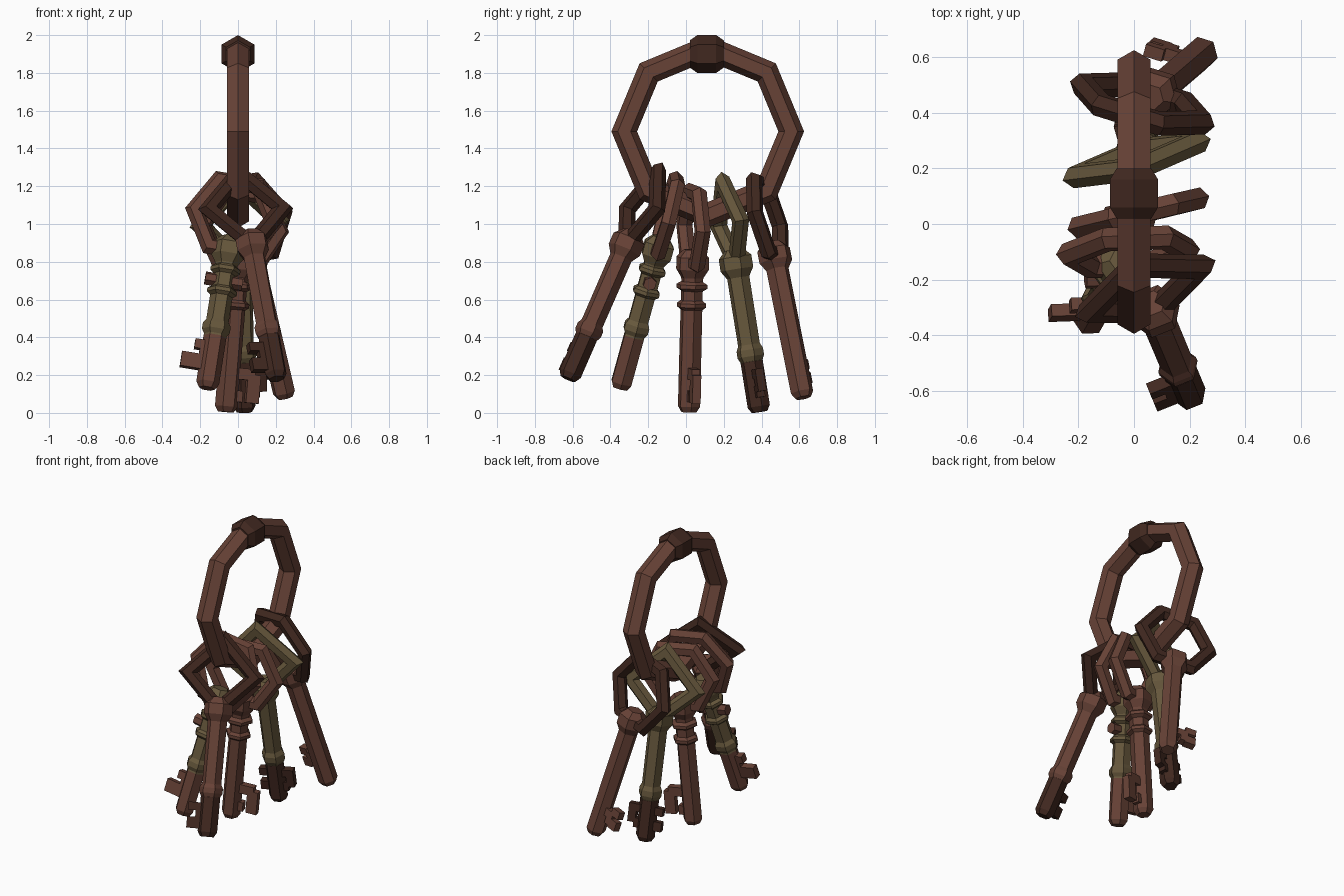
import bpy, bmesh, math
from mathutils import Vector, Matrix

if "Cube" in bpy.data.objects:
    bpy.data.objects.remove(bpy.data.objects["Cube"])


def material(name, rgb):
    m = bpy.data.materials.new(name)
    m.diffuse_color = (*rgb, 1)
    m.use_nodes = True
    m.node_tree.nodes["Principled BSDF"].inputs["Base Color"].default_value = m.diffuse_color
    return m


RED = material("red_brown_iron", (0.135, 0.054, 0.037))
DARK = material("dark_brown_iron", (0.052, 0.021, 0.014))
OLIVE = material("old_brass", (0.134, 0.096, 0.045))


def finish(name, bm, mat, frame):
    bmesh.ops.recalc_face_normals(bm, faces=bm.faces)
    mesh = bpy.data.meshes.new(name)
    bm.to_mesh(mesh)
    bm.free()
    mesh.transform(frame)
    mesh.materials.append(mat)
    ob = bpy.data.objects.new(name, mesh)
    bpy.context.collection.objects.link(ob)
    return ob


def bridge(bm, a, b):
    n = len(a)
    for i in range(n):
        bm.faces.new((a[i], a[(i + 1) % n], b[(i + 1) % n], b[i]))


def lathe(name, profile, mat, frame, sides=6, start=0.0):
    """Closed turned part: (distance, radius) pairs along local z."""
    bm = bmesh.new()
    rings = []
    for t, r in profile:
        rings.append([bm.verts.new((r * math.cos(start + i * math.tau / sides),
                                    r * math.sin(start + i * math.tau / sides), t))
                      for i in range(sides)])
    for a, b in zip(rings, rings[1:]):
        bridge(bm, a, b)
    bm.faces.new(rings[0])
    bm.faces.new(rings[-1])
    return finish(name, bm, mat, frame)


def loop(name, n, radius, r, mat, frame, centre=0.0, mitre=True):
    """Polygonal ring in the local xz plane, corners on the x axis, hexagonal section."""
    bm = bmesh.new()
    k = r / math.cos(math.pi / n) if mitre else r
    rings = []
    for i in range(n):
        a = math.tau * i / n
        radial = Vector((math.cos(a), 0, math.sin(a)))
        mid = radial * radius + Vector((0, 0, centre))
        rings.append([bm.verts.new(mid + radial * k * math.cos(j * math.pi / 3)
                                   + Vector((0, r * math.sin(j * math.pi / 3), 0)))
                      for j in range(6)])
    for i in range(n):
        bridge(bm, rings[i], rings[(i + 1) % n])
    return finish(name, bm, mat, frame)


def blocks(name, boxes, thick, mat, frame):
    """Key bit made of blocks: (x0, x1, t0, t1) in the local xz plane."""
    bm = bmesh.new()
    for x0, x1, t0, t1 in boxes:
        m = (Matrix.Translation(((x0 + x1) / 2, 0, (t0 + t1) / 2))
             @ Matrix.Diagonal((x1 - x0, thick, t1 - t0, 1)))
        bmesh.ops.create_cube(bm, size=1, matrix=m)
    return finish(name, bm, mat, frame)


def collar(t, half=0.025, r=0.08):
    return [(t - half, 0.06), (t - half * 0.4, r), (t + half * 0.4, r), (t + half, 0.06)]


# Main carrying ring and its clasp
ring_frame = Matrix.Translation((0, 0.115, 1.49)) @ Matrix.Rotation(math.pi / 2, 4, 'Z')
loop("main_ring", 8, 0.442, 0.068, RED, ring_frame, mitre=False)
clasp_frame = Matrix.Translation((0, 0.11, 1.9)) @ Matrix.Rotation(math.pi / 2, 4, 'X')
lathe("ring_clasp", [(-0.09, 0.072), (-0.05, 0.1), (0.05, 0.1), (0.09, 0.072)],
      DARK, clasp_frame, start=math.pi / 6)


def key(name, head, tip, across, sides, bow_radius, mats, collars, split, bit,
        flip=1, rad=0.061):
    head, tip = Vector(head), Vector(tip)
    length = (tip - head).length
    d = (tip - head).normalized()
    w = Vector((*across, 0))
    w = (w - d * w.dot(d)).normalized()
    n = d.cross(w)
    frame = Matrix.Translation(head) @ Matrix((w, n, d)).transposed().to_4x4()
    bow_mat, shaft_mat, tip_mat = mats
    # bow
    drop = bow_radius * (1 if sides == 4 else 0.9)
    loop(name + "_bow", sides, bow_radius, 0.044, bow_mat, frame, centre=-drop)
    # shaft with bulged head and collars
    prof = [(-0.075, 0.05), (-0.035, 0.09), (0.03, 0.09), (0.075, rad)]
    for c in collars:
        prof += collar(*c)
    prof.append((split, rad))
    lathe(name + "_shaft", prof, shaft_mat, frame)
    # tip
    lathe(name + "_tip", [(split, rad), (length - 0.03, rad), (length, rad * 0.7)],
          tip_mat, frame)
    # bit
    blocks(name + "_bit", [(min(flip * a, flip * b), max(flip * a, flip * b), c, e)
                           for a, b, c, e in bit], 0.045, tip_mat, frame)
    return frame


key("first_key", (0.075, -0.315, 0.89), (0.205, -0.625, 0.18), (0.93, 0.37), 4, 0.21,
    (DARK, RED, DARK), [(0.5, 0.04, 0.073)], 0.541,
    [(0, 0.08, 0.58, 0.74), (0.07, 0.13, 0.58, 0.63), (0.07, 0.13, 0.67, 0.74)], -1)

second = key("second_key", (-0.05, -0.15, 0.86), (-0.165, -0.35, 0.13), (1, 0.08), 6, 0.212,
             (RED, OLIVE, RED), [(0.11,), (0.23,), (0.43, 0.04, 0.075)], 0.48,
             [(0, 0.07, 0.52, 0.67), (0.05, 0.1, 0.51, 0.56), (0.05, 0.16, 0.59, 0.67)], -1)
# Cross pin through the second key
lathe("cross_pin", [(-0.1, 0.036), (0.1, 0.036)], RED,
      second @ Matrix.Translation((0, 0, 0.17)) @ Matrix.Rotation(math.pi / 2, 4, 'Y'))

key("third_key", (0.0, 0.035, 0.79), (-0.065, 0.015, 0.005), (0.97, 0.23), 6, 0.212,
    (RED, RED, RED), [(0.12, 0.025, 0.085), (0.22, 0.025, 0.08)], 0.5,
    [(0, 0.14, 0.55, 0.61), (0.1, 0.17, 0.58, 0.73), (0, 0.08, 0.67, 0.73)])

key("fourth_key", (0.015, 0.265, 0.79), (0.035, 0.39, 0.005), (0.96, 0.28), 4, 0.215,
    (OLIVE, OLIVE, DARK), [(0.48, 0.045, 0.073)], 0.526,
    [(-0.1, 0.12, 0.57, 0.62), (-0.1, 0.08, 0.66, 0.72), (0.07, 0.12, 0.57, 0.69)])

key("fifth_key", (0.075, 0.47, 0.83), (0.25, 0.62, 0.08), (0.97, -0.26), 6, 0.225,
    (DARK, RED, RED), [], 0.5,
    [(0, 0.12, 0.58, 0.63), (0.1, 0.17, 0.55, 0.60), (0.1, 0.17, 0.62, 0.68),
     (0.07, 0.12, 0.58, 0.67)], -1)
